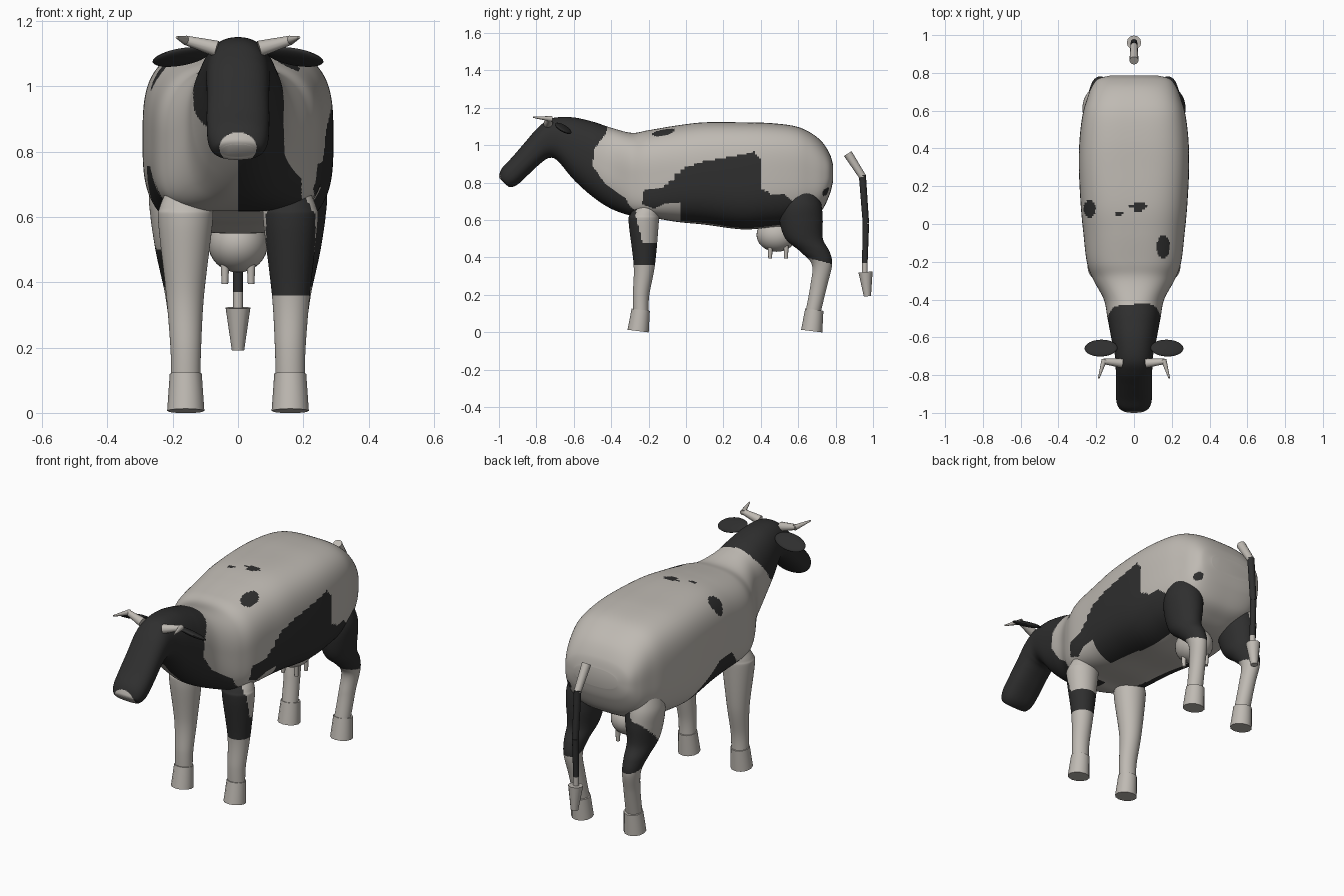
import bpy, bmesh, math
from mathutils import Vector, Matrix

if "Cube" in bpy.data.objects:
    bpy.data.objects.remove(bpy.data.objects["Cube"])


def material(name, rgb):
    m = bpy.data.materials.new(name)
    m.diffuse_color = (*rgb, 1)
    m.use_nodes = True
    m.node_tree.nodes["Principled BSDF"].inputs["Base Color"].default_value = m.diffuse_color
    return m


LIGHT = material("warm_white_hide", (0.52, 0.49, 0.45))
DARK = material("black_hide", (0.028, 0.028, 0.028))


def finish(bm, name, rule=None, mats=(LIGHT, DARK), angle=40):
    bmesh.ops.recalc_face_normals(bm, faces=bm.faces)
    if rule:
        for f in bm.faces:
            f.material_index = int(rule(f.calc_center_median(), f.normal))
    me = bpy.data.meshes.new(name)
    bm.to_mesh(me)
    bm.free()
    for m in mats:
        me.materials.append(m)
    ob = bpy.data.objects.new(name, me)
    bpy.context.collection.objects.link(ob)
    bpy.ops.object.select_all(action='DESELECT')
    ob.select_set(True)
    bpy.context.view_layer.objects.active = ob
    bpy.ops.object.shade_smooth_by_angle(angle=math.radians(angle))
    return ob


def catmull(a, b, c, d, t):
    return [0.5 * (2 * q + (r - p) * t + (2 * p - 5 * q + 4 * r - s) * t * t
                   + (3 * q - p - 3 * r + s) * t ** 3) for p, q, r, s in zip(a, b, c, d)]


def loft(name, rings, sides, steps, rule):
    """Each ring: x, one edge (y, z), opposite edge (y, z), half width, squareness of each half."""
    ext = [rings[0]] + rings + [rings[-1]]
    path = [catmull(*ext[i:i + 4], k / steps) for i in range(len(rings) - 1) for k in range(steps)]
    path.append(rings[-1])
    bm = bmesh.new()
    loops = []
    for x, ay, az, by, bz, hw, n_top, n_low in path:
        loop = []
        for j in range(sides):
            a = 2 * math.pi * j / sides
            s, c = math.sin(a), math.cos(a)
            n = n_top if c > 0 else n_low
            u = math.copysign(abs(s) ** (2 / n), s)
            v = math.copysign(abs(c) ** (2 / n), c)
            loop.append(bm.verts.new((x + hw * u, (ay + by) / 2 + v * (ay - by) / 2,
                                      (az + bz) / 2 + v * (az - bz) / 2)))
        loops.append(loop)
    for l0, l1 in zip(loops, loops[1:]):
        for j in range(sides):
            k = (j + 1) % sides
            bm.faces.new((l0[j], l0[k], l1[k], l1[j]))
    bm.faces.new(loops[0])
    bm.faces.new(loops[-1])
    return finish(bm, name, rule, angle=60)


def rod(name, p, q, r1, r2, mat=LIGHT, sides=12):
    p, q = Vector(p), Vector(q)
    d = q - p
    rot = d.to_track_quat('Z', 'Y').to_matrix().to_4x4()
    bm = bmesh.new()
    bmesh.ops.create_cone(bm, cap_ends=True, segments=sides, radius1=r1, radius2=r2,
                          depth=d.length, matrix=Matrix.Translation((p + q) / 2) @ rot)
    return finish(bm, name, mats=(mat,))


def ball(name, loc, size, rot, mat):
    bm = bmesh.new()
    bmesh.ops.create_uvsphere(bm, u_segments=32, v_segments=16, radius=1)
    bmesh.ops.transform(bm, verts=bm.verts, matrix=Matrix.Translation(loc) @ rot @ Matrix.Diagonal((*size, 1)))
    return finish(bm, name, mats=(mat,))


def inside(poly, y, z):
    hit = False
    for (y0, z0), (y1, z1) in zip(poly, poly[1:] + poly[:1]):
        if (z0 > z) != (z1 > z) and y < y0 + (z - z0) * (y1 - y0) / (z1 - z0):
            hit = not hit
    return hit


def edge_at(line, z):
    if z >= line[0][0]:
        return line[0][1]
    for (z0, y0), (z1, y1) in zip(line, line[1:]):
        if z >= z1:
            return y0 + (y1 - y0) * (z0 - z) / (z0 - z1)
    return line[-1][1]


# Hide patches: side outlines (y, z), neck edges (z, y), back spots (x, y, rx, ry)
RIGHT_PATCH = [(-.235, .685), (-.225, .765), (-.12, .775), (-.07, .82), (-.01, .88), (.1, .915),
               (.255, .94), (.365, .965), (.395, .925), (.395, .775), (.46, .735), (.53, .735),
               (.57, .70), (.71, .68), (.72, .5), (-.03, .5), (-.03, .695), (-.12, .685), (-.17, .66)]
LEFT_PATCH = [(.4, .5), (.35, .6), (.22, .68), (.1, .76), (-.02, .75), (-.1, .66), (-.2, .64), (-.2, .5)]
NECK_RIGHT = [(1.13, -.41), (1.06, -.43), (.98, -.49), (.89, -.5), (.79, -.43), (.71, -.31), (.62, -.23)]
NECK_LEFT = [(1.12, -.42), (1.06, -.44), (.98, -.5), (.93, -.53), (.87, -.62), (.84, -.72)]
SPOTS = [(.155, -.12, .035, .062), (.025, .09, .04, .024), (-.08, .055, .02, .014), (-.235, .08, .032, .045)]


def body_rule(c, n):
    x, y, z = c
    if y < -.92 and (x / .057) ** 2 + ((z - .812) / .047) ** 2 < 1 and n.y < -.1:
        return False                                  # pale muzzle
    if y < -.7:
        return True                                   # black head
    if y < edge_at(NECK_RIGHT if x > 0 else NECK_LEFT, z) and x < .195:
        return True
    if z > .95 and any(((x - a) / p) ** 2 + ((y - b) / q) ** 2 < 1 for a, b, p, q in SPOTS):
        return True
    if y > .68 and (x - .19) ** 2 + (z - .75) ** 2 < .0005:
        return True                                   # small rump spot
    return x > .13 and inside(RIGHT_PATCH, y, z) or x < -.14 and inside(LEFT_PATCH, y, z)


# Body, neck and head in one loft from rump to muzzle
body = [(.785, .90, .785, .80, .13, 2.5, 2.5), (.768, .955, .768, .735, .19, 2.7, 2.7),
        (.725, 1.02, .725, .65, .225, 2.9, 2.9), (.66, 1.07, .66, .605, .25, 3.2, 3),
        (.58, 1.102, .58, .575, .272, 3.3, 3), (.45, 1.118, .45, .56, .288, 3.3, 3.1),
        (.3, 1.122, .3, .55, .292, 3.3, 3.1), (.1, 1.122, .1, .575, .282, 3, 3.1),
        (-.05, 1.105, -.05, .59, .268, 2.8, 3.4), (-.2, 1.08, -.2, .615, .25, 2.7, 4.6),
        (-.29, 1.066, -.29, .622, .218, 2.5, 4.4), (-.4, 1.093, -.4, .66, .16, 2.4, 2.8),
        (-.5, 1.126, -.5, .725, .14, 2.3, 2.3), (-.61, 1.149, -.6, .815, .12, 2.3, 2.3),
        (-.72, 1.143, -.685, .915, .1, 2.3, 2.3), (-.79, 1.095, -.73, .932, .097, 2.4, 2.4),
        (-.86, 1.016, -.775, .905, .095, 2.4, 2.4), (-.93, .935, -.84, .845, .096, 2.4, 2.4),
        (-.98, .882, -.90, .79, .092, 2.4, 2.4), (-.999, .84, -.94, .775, .076, 2.3, 2.3),
        (-.997, .822, -.958, .785, .05, 2.2, 2.2)]
loft("body_and_head", [(0, *r) for r in body], 200, 14, body_rule)


def front_right_rule(c, n):
    return c.z > .365 and c.z < .47 + .35 * max(0, -n.y - .1)


def hind_right_rule(c, n):
    return c.z > .385 - .25 * (c.y - .7)


def hind_left_rule(c, n):
    return c.z > .385 - .25 * (c.y - .7) and c.z < .50 + max(0, c.y - .6) + max(0, n.x) * .25


# Legs: x, y, z, side-to-side radius, front-to-back radius
FRONT = [(.155, -.2, .7, .055, .05), (.16, -.222, .63, .08, .076), (.161, -.226, .58, .083, .08),
         (.162, -.223, .36, .058, .057), (.16, -.24, .2, .047, .044), (.16, -.242, .11, .045, .041)]
HIND = [(.17, .61, .76, .08, .09), (.178, .612, .68, .094, .112), (.18, .615, .6, .088, .116),
        (.182, .632, .5, .071, .1), (.182, .69, .43, .056, .078), (.178, .727, .36, .045, .054),
        (.168, .71, .25, .041, .045), (.16, .68, .11, .042, .041)]
for side, s in (("right", 1), ("left", -1)):
    for end, rows, rule in (("front", FRONT, front_right_rule if s > 0 else None),
                            ("hind", HIND, hind_right_rule if s > 0 else hind_left_rule)):
        loft(f"{end}_leg_{side}", [(s * x, y - ry, z, y + ry, z, rx, 2, 2) for x, y, z, rx, ry in rows],
             56, 16, rule)
        hy = -.256 if end == "front" else .672
        rod(f"{end}_hoof_{side}", (s * .16, hy, .006), (s * .16, hy + .014, .12), .057, .049)

    # Ears and horns
    tilt = Matrix.Rotation(s * math.radians(10), 4, 'Y') @ Matrix.Rotation(math.radians(-28), 4, 'X')
    ball(f"ear_{side}", (s * .175, -.657, 1.09), (.088, .05, .014), tilt, DARK)
    rod(f"horn_base_{side}", (s * .065, -.737, 1.115), (s * .163, -.727, 1.142), .025, .014)
    rod(f"horn_tip_{side}", (s * .157, -.718, 1.14), (s * .187, -.818, 1.15), .015, .004)

    # Teats
    for k, y in enumerate((.45, .535)):
        rod(f"teat_{side}_{k + 1}", (s * .04, y, .395), (s * .04, y, .47), .01, .014)

# Udder
ball("udder", (0, .485, .52), (.092, .108, .09), Matrix(), LIGHT)

# Tail, set off behind the rump
rod("tail_root", (0, .865, .955), (0, .945, .83), .024, .019)
rod("tail_upper", (0, .943, .84), (0, .962, .58), .019, .017, DARK)
rod("tail_lower", (0, .962, .58), (0, .956, .37), .017, .015, DARK)
rod("tail_end", (0, .956, .37), (0, .956, .31), .015, .015)
rod("tail_tuft", (0, .97, .192), (0, .96, .322), .019, .038)
